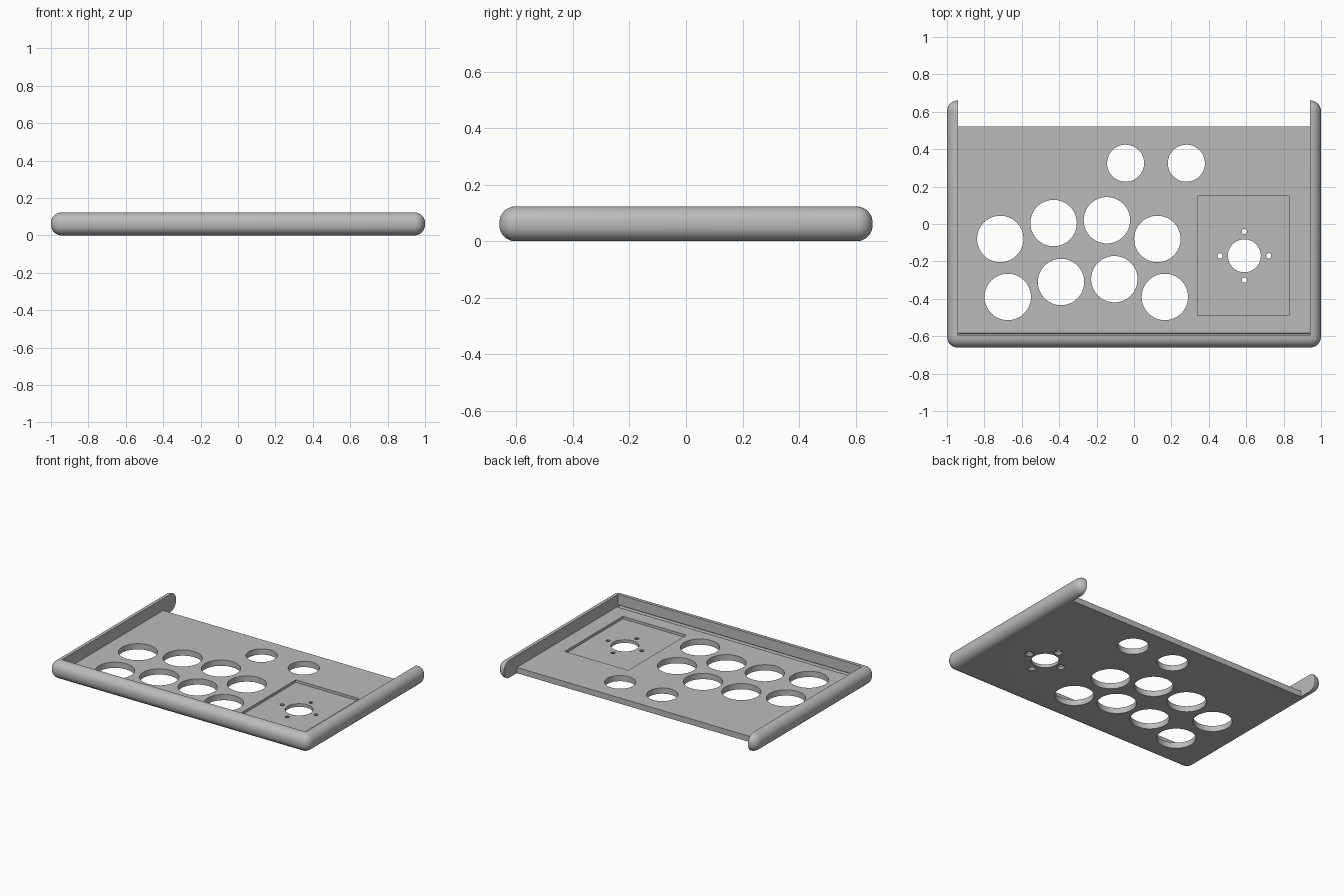
import bpy, math

cube = bpy.data.objects.get("Cube")
if cube:
    bpy.data.objects.remove(cube, do_unlink=True)

grey = bpy.data.materials.new("plain grey")
grey.use_nodes = True
COLOUR = (0.5, 0.5, 0.5, 1)
grey.diffuse_color = COLOUR
for node in grey.node_tree.nodes:
    if node.type == 'BSDF_PRINCIPLED':
        node.inputs["Base Color"].default_value = COLOUR

HEIGHT, FLOOR, RECESS = 0.123, 0.04, 0.022
INNER_X, INNER_FRONT, FLOOR_BACK = 0.94, -0.595, 0.52


def box(name, low, high):
    """Box between two corners."""
    centre = [(a + b) / 2 for a, b in zip(low, high)]
    bpy.ops.mesh.primitive_cube_add(size=1, location=centre)
    ob = bpy.context.object
    ob.name = name
    ob.scale = [b - a for a, b in zip(low, high)]
    bpy.ops.object.transform_apply(location=True, rotation=True, scale=True)
    ob.data.materials.append(grey)
    return ob


def rod(x, y, z, r, depth, sides=64, rot=(0, 0, 0)):
    bpy.ops.mesh.primitive_cylinder_add(vertices=sides, radius=r, depth=depth,
                                        location=(x, y, z), rotation=rot)
    ob = bpy.context.object
    ob.data.materials.append(grey)
    return ob


def apply_modifier(ob, mod):
    bpy.context.view_layer.objects.active = ob
    bpy.ops.object.modifier_apply(modifier=mod.name)


def cut(ob, cutter):
    mod = ob.modifiers.new("cut", 'BOOLEAN')
    mod.operation, mod.solver, mod.object = 'DIFFERENCE', 'EXACT', cutter
    apply_modifier(ob, mod)
    bpy.data.objects.remove(cutter, do_unlink=True)


# Rounded outer shell
tray = box("controller_tray", (-1, -0.66, 0), (1, 0.66, HEIGHT))
bevel = tray.modifiers.new("round", 'BEVEL')
bevel.width, bevel.segments = 0.057, 10
apply_modifier(tray, bevel)

# Hollow inside, open back, and groove along the front wall
cut(tray, box("hollow", (-INNER_X, INNER_FRONT, FLOOR), (INNER_X, 1, 1)))
cut(tray, box("open_back", (-INNER_X, FLOOR_BACK, -1), (INNER_X, 1, 1)))
cut(tray, rod(0, INNER_FRONT, FLOOR, 0.011, 2 * INNER_X, 16, (0, math.pi / 2, 0)))

# Shallow recess for the stick plate
cut(tray, box("recess", (0.34, -0.49, RECESS), (0.83, 0.15, 0.1)))

# Large button holes
for x, y in [(-0.715, -0.08), (-0.43, 0.005), (-0.145, 0.02), (0.125, -0.08),
             (-0.675, -0.39), (-0.39, -0.31), (-0.105, -0.295), (0.165, -0.39)]:
    cut(tray, rod(x, y, 0, 0.124, 0.3))

# Small button holes
for x in (-0.045, 0.28):
    cut(tray, rod(x, 0.325, 0, 0.099, 0.3))

# Stick hole, with four screw holes countersunk from below
SX, SY = 0.59, -0.17
cut(tray, rod(SX, SY, 0, 0.088, 0.3))
for i in range(4):
    a = i * math.pi / 2
    x, y = SX + 0.13 * math.cos(a), SY + 0.13 * math.sin(a)
    cut(tray, rod(x, y, 0, 0.014, 0.3, 24))
    bpy.ops.mesh.primitive_cone_add(vertices=24, radius1=0.042, radius2=0.014,
                                    depth=0.028, location=(x, y, 0))
    cut(tray, bpy.context.object)

# Single material and smooth rounding
tray.data.materials.clear()
tray.data.materials.append(grey)
for poly in tray.data.polygons:
    poly.material_index = 0
bpy.ops.object.select_all(action='DESELECT')
tray.select_set(True)
bpy.context.view_layer.objects.active = tray
bpy.ops.object.shade_smooth_by_angle(angle=math.radians(30))
